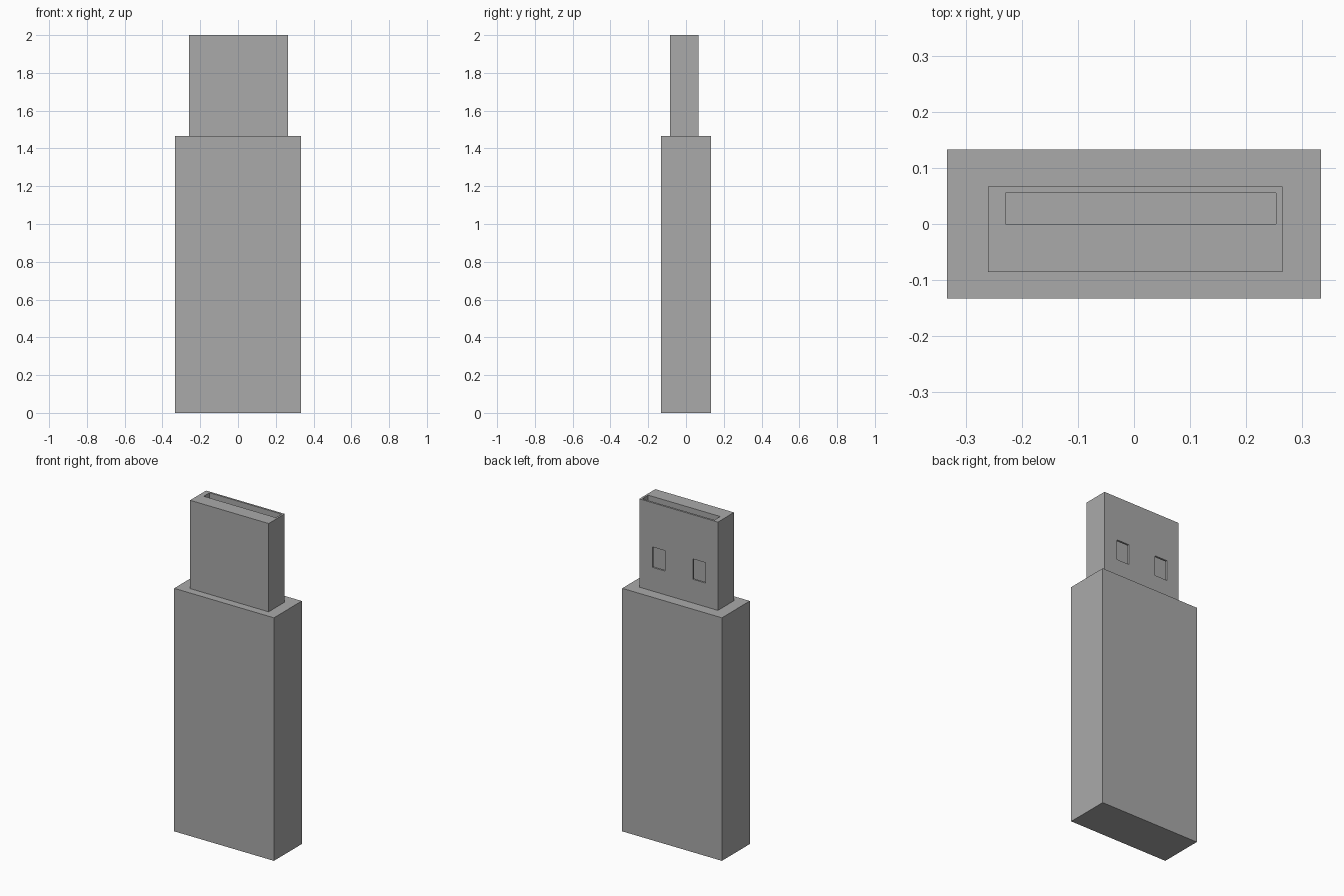
import bpy

old = bpy.data.objects.get("Cube")
if old:
    bpy.data.objects.remove(old, do_unlink=True)

GREY = (0.4, 0.4, 0.4, 1)
grey = bpy.data.materials.new("plain grey")
grey.use_nodes = True
grey.diffuse_color = GREY
grey.node_tree.nodes["Principled BSDF"].inputs["Base Color"].default_value = GREY


def box(name, low, high):
    """Axis-aligned box between two corners."""
    centre = [(a + b) / 2 for a, b in zip(low, high)]
    bpy.ops.mesh.primitive_cube_add(size=1, location=centre)
    obj = bpy.context.object
    obj.name = name
    obj.scale = [b - a for a, b in zip(low, high)]
    bpy.ops.object.transform_apply(location=False, rotation=False, scale=True)
    obj.data.materials.append(grey)
    return obj


def cut(target, cutter):
    """Subtract a hidden cutter from the target."""
    mod = target.modifiers.new(cutter.name, "BOOLEAN")
    mod.operation = "DIFFERENCE"
    mod.solver = "EXACT"
    mod.object = cutter
    bpy.context.view_layer.objects.active = target
    bpy.ops.object.modifier_apply(modifier=mod.name)
    bpy.data.objects.remove(cutter, do_unlink=True)


BODY_TOP = 1.467
PLUG_BACK = 0.067

# Casing and metal plug
box("casing", (-0.333, -0.133, 0), (0.333, 0.133, BODY_TOP))
plug = box("plug", (-0.26, -0.086, BODY_TOP), (0.265, PLUG_BACK, 2))

# Contact slot open at the top of the plug
cut(plug, box("slot_cutter", (-0.229, 0, BODY_TOP + 0.005), (0.253, 0.055, 2.1)))

# Two latch windows through the thin back wall
for side in (-1, 1):
    x = side * 0.135
    cut(plug, box("window_cutter", (x - 0.042, 0.03, 1.61), (x + 0.042, 0.1, 1.733)))
